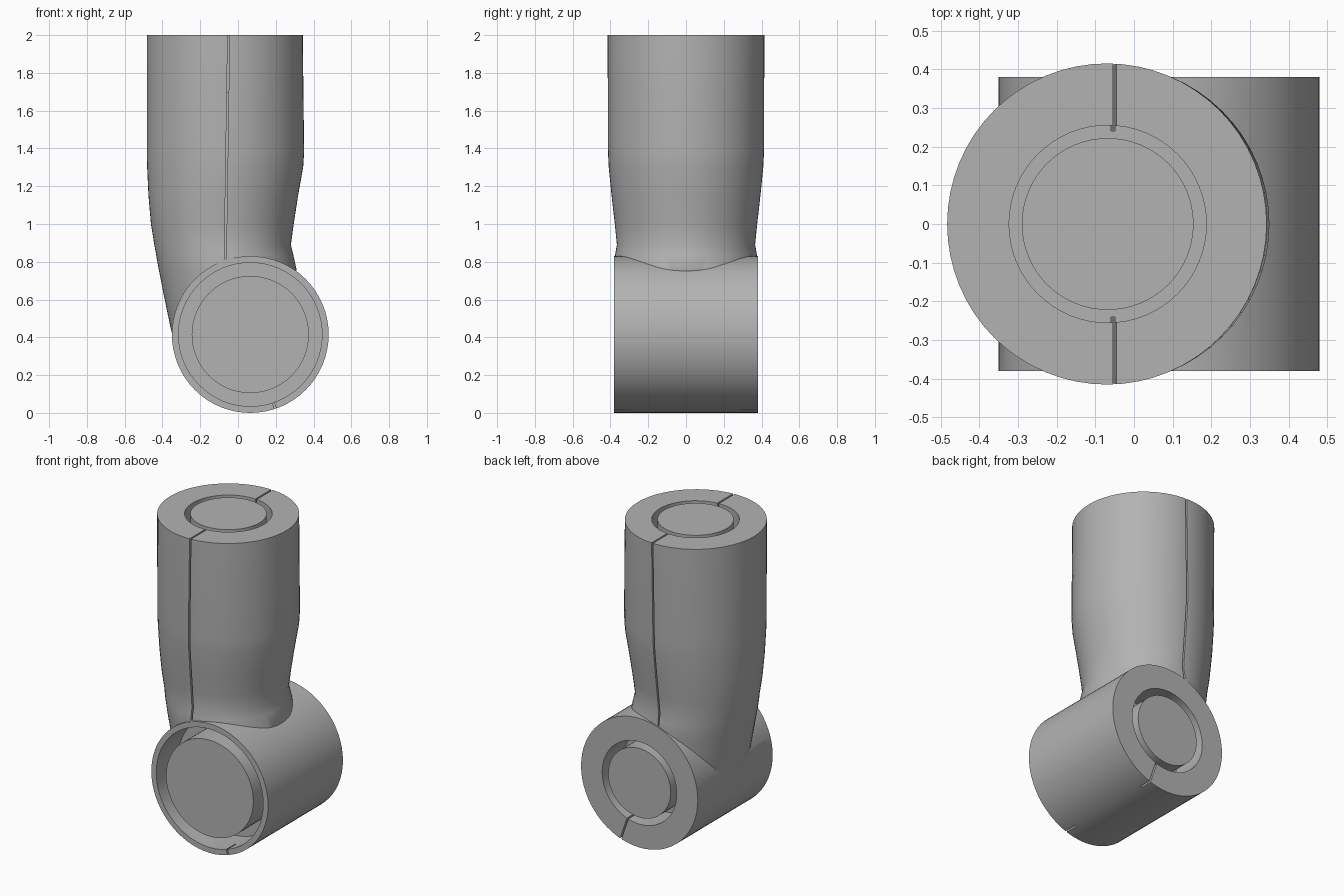
import bpy, bmesh, math
from mathutils import Matrix, Vector

if "Cube" in bpy.data.objects:
    bpy.data.objects.remove(bpy.data.objects["Cube"])

grey = bpy.data.materials.new("plain grey")
grey.use_nodes = True
shade = (0.45, 0.45, 0.45, 1)
grey.diffuse_color = shade
grey.node_tree.nodes["Principled BSDF"].inputs["Base Color"].default_value = shade

SOCKET = Vector((0.065, 0, 0.415))   # centre of the cross barrel
LIMB_X = -0.068                      # axis of the upright limb
RADIUS = 0.415


def add_object(name, bm):
    bmesh.ops.recalc_face_normals(bm, faces=bm.faces)
    mesh = bpy.data.meshes.new(name)
    bm.to_mesh(mesh)
    bm.free()
    mesh.materials.append(grey)
    obj = bpy.data.objects.new(name, mesh)
    bpy.context.collection.objects.link(obj)
    return obj


def cylinder(name, radius, start, end, sides=64):
    start, end = Vector(start), Vector(end)
    axis = end - start
    turn = axis.to_track_quat('Z', 'Y').to_matrix().to_4x4()
    bm = bmesh.new()
    bmesh.ops.create_cone(bm, cap_ends=True, segments=sides, radius1=radius,
                          radius2=radius, depth=axis.length,
                          matrix=Matrix.Translation((start + end) / 2) @ turn)
    return add_object(name, bm)


def box(name, centre, size, tilt=0):
    bm = bmesh.new()
    place = Matrix.Translation(centre) @ Matrix.Rotation(tilt, 4, 'Y')
    bmesh.ops.create_cube(bm, size=1, matrix=place @ Matrix.Diagonal((*size, 1)))
    return add_object(name, bm)


def loft(name, sections, sides=64):
    # Each section: height, left edge, right edge, half depth
    bm = bmesh.new()
    rings = []
    for z, x0, x1, ry in sections:
        ring = []
        for i in range(sides):
            a = math.tau * i / sides
            ring.append(bm.verts.new(((x0 + x1) / 2 + (x1 - x0) / 2 * math.cos(a),
                                      ry * math.sin(a), z)))
        rings.append(ring)
    for low, high in zip(rings, rings[1:]):
        for i in range(sides):
            j = (i + 1) % sides
            bm.faces.new((low[i], low[j], high[j], high[i]))
    bm.faces.new(rings[0][::-1])
    bm.faces.new(rings[-1])
    return add_object(name, bm)


def combine(target, other, operation):
    mod = target.modifiers.new(operation.lower(), 'BOOLEAN')
    mod.operation, mod.object, mod.solver = operation, other, 'EXACT'
    bpy.context.view_layer.objects.active = target
    bpy.ops.object.modifier_apply(modifier=mod.name)
    bpy.data.objects.remove(other)


def along_y(y):
    return SOCKET + Vector((0, y, 0))


# Joint housing: upright limb flowing into a cross barrel
housing = loft("joint_housing", [
    (0.36, -0.335, 0.22, 0.33),
    (0.45, -0.357, 0.24, 0.35),
    (0.60, -0.388, 0.26, 0.36),
    (0.76, -0.42, 0.31, 0.377),
    (0.84, -0.434, 0.292, 0.375),
    (0.89, -0.443, 0.28, 0.366),
    (1.00, -0.461, 0.295, 0.377),
    (1.15, -0.474, 0.318, 0.394),
    (1.30, -0.481, 0.345, 0.409),
    (1.38, -0.483, 0.350, 0.413),
    (2.00, -0.483, 0.343, 0.415)])
combine(housing, cylinder("barrel", RADIUS, along_y(-0.38), along_y(0.38)), 'UNION')

# Recesses in the three open ends
top = Vector((LIMB_X, 0, 2))
down = Vector((0, 0, -0.3))
for radius, start, end in (
        (0.38, along_y(-0.5), along_y(-0.16)),
        (0.265, along_y(0.5), along_y(0.16)),
        (0.255, top - down, top + down)):
    combine(housing, cylinder("recess_cutter", radius, start, end), 'DIFFERENCE')

# Thin shell seams on the limb, front and back
for side in (-1, 1):
    combine(housing, box("seam_cutter", (LIMB_X + 0.01, side * 0.37, 1.44),
                         (0.01, 0.26, 1.25), 0.015), 'DIFFERENCE')

# Thin seam across the lower edge of each barrel end
seam_dir = Vector((0.32, 0, -0.95))
for y, reach in ((-0.34, 0.4), (0.34, 0.34)):
    combine(housing, box("seam_cutter", along_y(y) + seam_dir * reach,
                         (0.01, 0.1, 0.18), -0.325), 'DIFFERENCE')

# Pins sitting flush inside the recesses
front_pin = cylinder("front_pin", 0.31, along_y(-0.38), along_y(-0.1))
back_pin = cylinder("back_pin", 0.222, along_y(0.38), along_y(0.1))
top_pin = cylinder("top_pin", 0.222, top, top + down * 1.2)

for obj in (housing, front_pin, back_pin, top_pin):
    bpy.ops.object.select_all(action='DESELECT')
    obj.select_set(True)
    bpy.context.view_layer.objects.active = obj
    bpy.ops.object.shade_smooth_by_angle(angle=math.radians(30))
